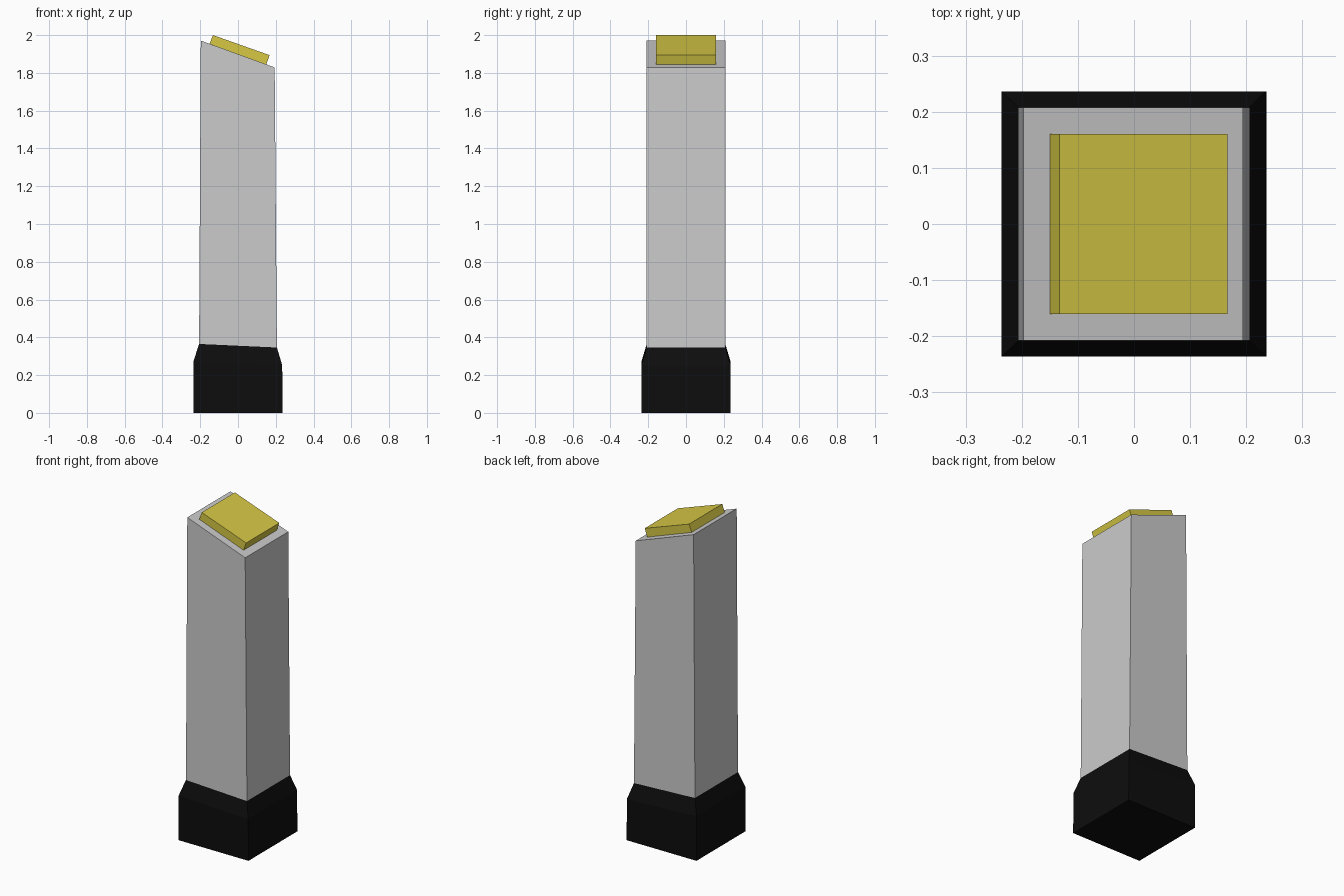
import bpy, bmesh

if "Cube" in bpy.data.objects:
    bpy.data.objects.remove(bpy.data.objects["Cube"])


def material(name, color):
    m = bpy.data.materials.new(name)
    m.diffuse_color = (*color, 1)
    m.use_nodes = True
    m.node_tree.nodes["Principled BSDF"].inputs["Base Color"].default_value = m.diffuse_color
    return m


def loft(name, rings, mat=None):
    """Stack square rings given as (x_left, z_left, x_right, z_right, half_depth)."""
    bm = bmesh.new()
    loops = []
    for xl, zl, xr, zr, d in rings:
        corners = [(xl, -d, zl), (xr, -d, zr), (xr, d, zr), (xl, d, zl)]
        loops.append([bm.verts.new(c) for c in corners])
    for a, b in zip(loops, loops[1:]):
        for i in range(4):
            j = (i + 1) % 4
            bm.faces.new((a[i], a[j], b[j], b[i]))
    bm.faces.new(loops[0][::-1])
    bm.faces.new(loops[-1])
    bmesh.ops.recalc_face_normals(bm, faces=bm.faces)
    mesh = bpy.data.meshes.new(name)
    bm.to_mesh(mesh)
    bm.free()
    if mat:
        mesh.materials.append(mat)
    obj = bpy.data.objects.new(name, mesh)
    bpy.context.collection.objects.link(obj)
    return obj


black = material("black", (0.004, 0.004, 0.004))
yellow = material("yellow", (0.68, 0.58, 0.06))

# Base block with a chamfered, slightly sloping top
loft("base", [(-0.236, 0, 0.236, 0, 0.236),
              (-0.236, 0.272, 0.234, 0.252, 0.236),
              (-0.206, 0.365, 0.206, 0.346, 0.208)], black)

# Tall post, narrowing a little, with a slanted top
loft("post", [(-0.206, 0.365, 0.206, 0.346, 0.208),
              (-0.197, 1.971, 0.194, 1.829, 0.208)])

# Tilted panel lying on the slanted top
loft("top_panel", [(-0.150, 1.954, 0.150, 1.845, 0.16),
                   (-0.133, 2.0, 0.167, 1.894, 0.16)], yellow)
